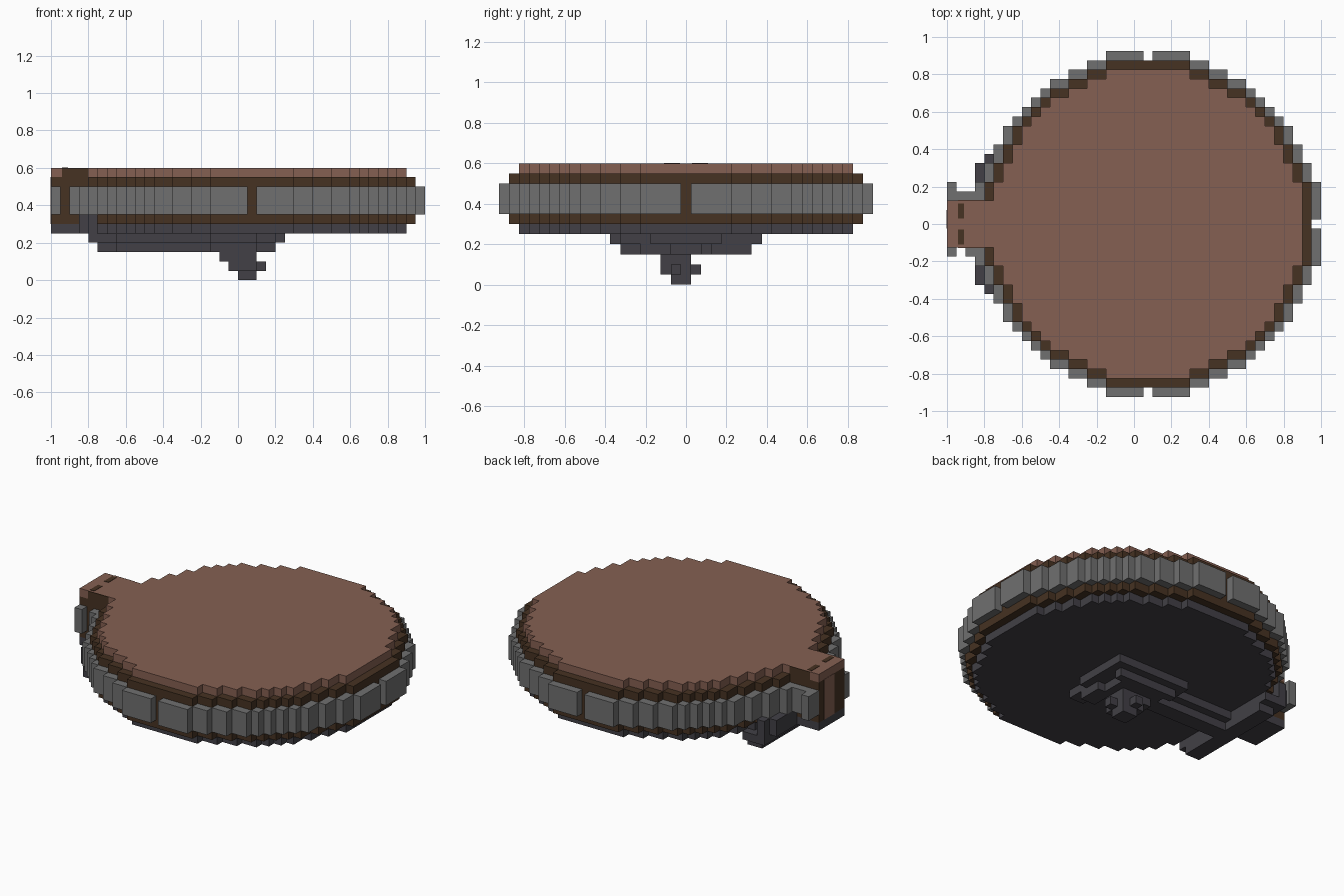
import bpy
import bmesh

if "Cube" in bpy.data.objects:
    bpy.data.objects.remove(bpy.data.objects["Cube"])

UNIT = 0.05          # edge of one block
CENTRE_X = 0.075     # middle of the round body


def material(name, rgb):
    mat = bpy.data.materials.new(name)
    mat.use_nodes = True
    mat.diffuse_color = (*rgb, 1)
    mat.node_tree.nodes["Principled BSDF"].inputs["Base Color"].default_value = (*rgb, 1)
    return mat


rose = material("dusty rose", (0.235, 0.117, 0.084))
brown = material("dark brown", (0.061, 0.032, 0.016))
grey = material("mid grey", (0.162, 0.162, 0.162))
charcoal = material("charcoal", (0.054, 0.051, 0.061))


def rect(i0, i1, j0, j1):
    """Block of grid cells, both ends included."""
    return {(i, j) for i in range(i0, i1 + 1) for j in range(j0, j1 + 1)}


def grow(cells):
    """Widen a set of cells by one block on each side."""
    steps = ((0, 0), (1, 0), (-1, 0), (0, 1), (0, -1))
    return {(i + a, j + b) for i, j in cells for a, b in steps}


def finish(name, bm, mat):
    bmesh.ops.recalc_face_normals(bm, faces=bm.faces)
    mesh = bpy.data.meshes.new(name)
    bm.to_mesh(mesh)
    bm.free()
    mesh.materials.append(mat)
    obj = bpy.data.objects.new(name, mesh)
    bpy.context.collection.objects.link(obj)


def slab(name, cells, low, high, mat):
    """Extrude a set of cells from layer low to layer high."""
    bm = bmesh.new()
    corners = {}

    def corner(i, j):
        if (i, j) not in corners:
            corners[i, j] = bm.verts.new(
                (CENTRE_X + (i - 0.5) * UNIT, (j - 0.5) * UNIT, low * UNIT))
        return corners[i, j]

    for i, j in sorted(cells):
        bm.faces.new([corner(i, j), corner(i + 1, j),
                      corner(i + 1, j + 1), corner(i, j + 1)])
    out = bmesh.ops.extrude_face_region(bm, geom=bm.faces[:], use_keep_orig=True)
    raised = [g for g in out["geom"] if isinstance(g, bmesh.types.BMVert)]
    bmesh.ops.translate(bm, verts=raised, vec=(0, 0, (high - low) * UNIT))
    bmesh.ops.recalc_face_normals(bm, faces=bm.faces)
    bmesh.ops.dissolve_limit(bm, angle_limit=0.01, verts=bm.verts, edges=bm.edges)
    finish(name, bm, mat)


def plate(name, lo, hi, mat):
    """Thin box between two corners."""
    bm = bmesh.new()
    bmesh.ops.create_cube(bm, size=1)
    for v in bm.verts:
        v.co = [(a + b) / 2 + c * (b - a) for a, b, c in zip(lo, hi, v.co)]
    finish(name, bm, mat)


# Round footprints, with the tab on one side
disc = {(i, j) for i, j in rect(-16, 16, -16, 16) if i * i + j * j <= 272}
tab = rect(-21, -17, -2, 2)
inner = disc | tab
middle = grow(disc) | tab
gaps = {(0, 18), (0, -18), (18, 0)}
tab_cheeks = rect(-19, -18, 3, 3) | rect(-19, -18, -3, -3) | rect(-21, -20, 3, 3)
tab_cheeks |= {(-21, 4), (-21, -3)}
band = (grow(grow(disc)) | tab_cheeks) - middle - gaps

# Body
slab("top_layer", inner, 11, 12, rose)
slab("body", middle, 6, 11, brown)
slab("outer_band", band, 7, 10, grey)
slab("base_layer", inner, 5, 6, charcoal)

# T-shaped bracket under the body, hooked up at the rim
stem = rect(-15, -4, -2, 1)
hook = rect(-18, -18, -6, 6) | rect(-17, -17, -7, 7)
slab("bracket_hook_lower", hook - inner, 5, 6, charcoal)
slab("bracket_hook_upper", hook - middle, 6, 7, charcoal)
slab("bracket_upper", rect(-17, -15, -7, 7) | stem
     | rect(-6, 3, 2, 3) | rect(-4, 3, -3, 2) | rect(1, 2, -6, -3), 4, 5, charcoal)
slab("bracket_lower", rect(-16, -15, -6, 6) | rect(-15, -4, -1, 0)
     | rect(-5, 2, 2, 2) | rect(-4, 1, -2, 1) | rect(1, 2, -4, -2), 3, 4, charcoal)

# Stepped knob
slab("knob_top", rect(-3, 0, -2, 0), 2, 3, charcoal)
slab("knob_middle", rect(-2, 0, -2, 0) | {(1, -1), (-1, 1)}, 1, 2, charcoal)
slab("knob_tip", rect(-1, 0, -1, 0), 0, 1, charcoal)

# Painted marks on the tab
for side, label in ((1, "left"), (-1, "right")):
    y = sorted((side * 0.03, side * 0.11))
    plate("tab_spot_" + label, (-0.94, y[0], 0.596), (-0.91, y[1], 0.602), brown)
    y = sorted((side * 0.122, side * 0.128))
    plate("tab_side_mark_" + label, (-0.94, y[0], 0.55), (-0.8, y[1], 0.6), brown)
plate("tab_end_panel", (-1.002, -0.025, 0.3), (-0.997, 0.075, 0.55), rose)
